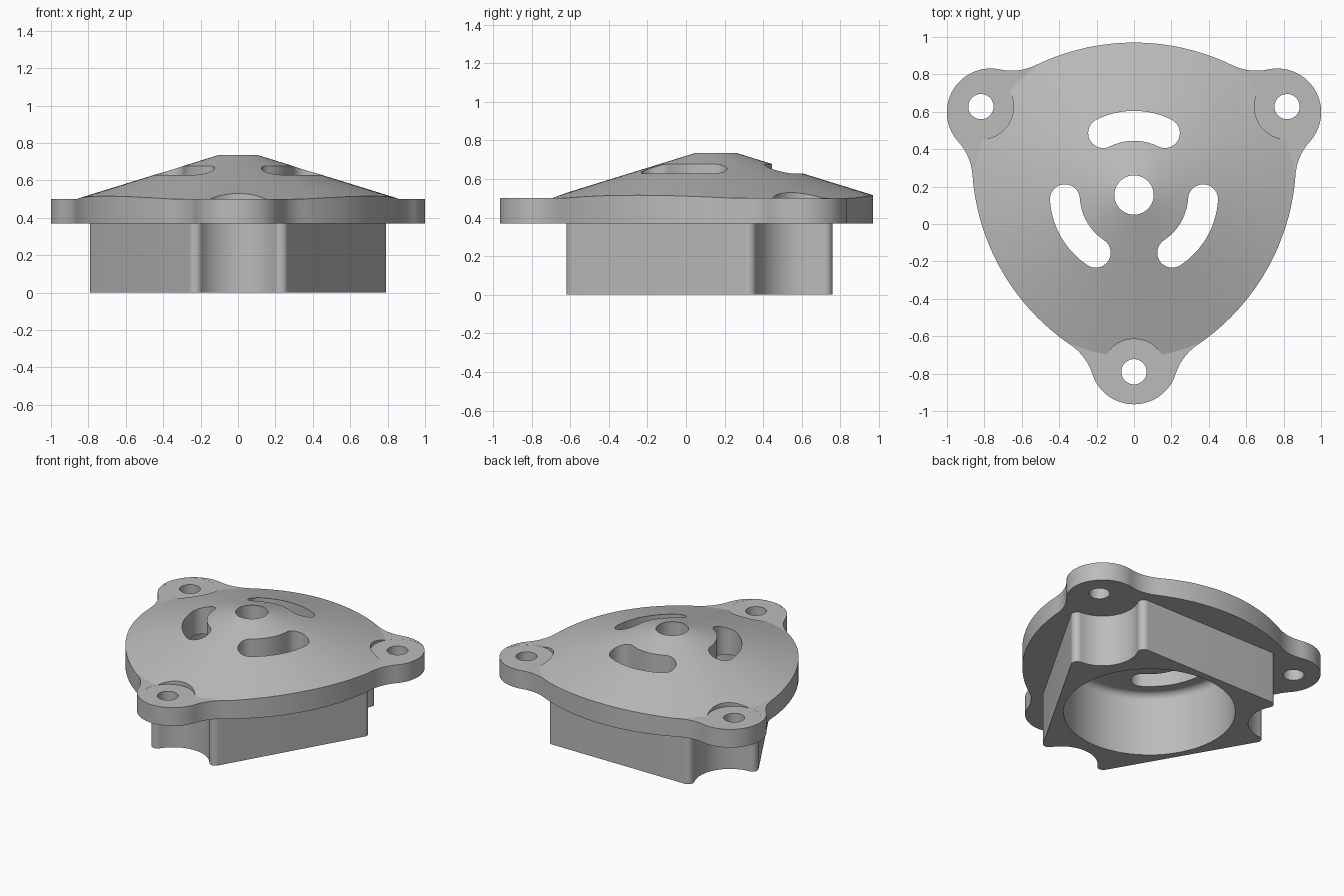
import bpy, bmesh, math
from mathutils import Vector

cube = bpy.data.objects.get("Cube")
if cube:
    bpy.data.objects.remove(cube, do_unlink=True)

CENTRE = Vector((0, 0.155))      # axis of the threefold symmetry
LUG = Vector((0.885, 0))         # lug centre, measured along a lug axis
LUG_R = 0.234
LUG_ANGLES = [math.radians(a) for a in (30, 150, 270)]
SLOT_ANGLES = [math.radians(a) for a in (90, 210, 330)]
MID = math.radians(60)           # half a sector

metal = bpy.data.materials.new("plain grey")
metal.use_nodes = True
grey = (0.5, 0.5, 0.5, 1)
metal.diffuse_color = grey
metal.node_tree.nodes["Principled BSDF"].inputs["Base Color"].default_value = grey


def polar(r, a):
    return Vector((r * math.cos(a), r * math.sin(a)))


def heading(v):
    return math.atan2(v.y, v.x)


def arc(c, r, a0, a1, n):
    """Points on the shorter arc from a0 to a1."""
    d = (a1 - a0 + math.pi) % math.tau - math.pi
    return [c + polar(r, a0 + d * i / n) for i in range(n + 1)]


def place(pts, angle):
    """Rotate points about the symmetry axis."""
    x, y = polar(1, angle)
    return [CENTRE + Vector((p.x * x - p.y * y, p.x * y + p.y * x)) for p in pts]


def threefold(half):
    """Mirror half a sector about its lug axis and repeat it three times."""
    sector = [Vector((p.x, -p.y)) for p in reversed(half[1:])] + half
    return [p for a in LUG_ANGLES for p in place(sector, a)]


def circle(c, r, n=64):
    return [c + polar(r, math.tau * i / n) for i in range(n)]


def finish(bm, name):
    bmesh.ops.recalc_face_normals(bm, faces=bm.faces)
    mesh = bpy.data.meshes.new(name)
    bm.to_mesh(mesh)
    bm.free()
    mesh.materials.append(metal)
    obj = bpy.data.objects.new(name, mesh)
    bpy.context.collection.objects.link(obj)
    return obj


def prism(name, pts, z0, z1):
    bm = bmesh.new()
    verts = [bm.verts.new((p.x, p.y, z0)) for p in pts]
    bmesh.ops.remove_doubles(bm, verts=bm.edges and [] or verts, dist=1e-5)
    face = bm.faces.new([v for v in verts if v.is_valid])
    top = bmesh.ops.extrude_face_region(bm, geom=[face])["geom"]
    moved = [v for v in top if isinstance(v, bmesh.types.BMVert)]
    bmesh.ops.translate(bm, verts=moved, vec=(0, 0, z1 - z0))
    return finish(bm, name)


def lathe(name, profile, steps=96):
    """Revolve (radius, height) points about the symmetry axis."""
    bm = bmesh.new()
    verts = [bm.verts.new((r, CENTRE.y, z)) for r, z in profile]
    edges = [bm.edges.new(pair) for pair in zip(verts, verts[1:])]
    bmesh.ops.spin(bm, geom=verts + edges, cent=(0, CENTRE.y, 0), axis=(0, 0, 1),
                   angle=math.tau, steps=steps)
    bmesh.ops.remove_doubles(bm, verts=bm.verts, dist=1e-5)
    return finish(bm, name)


def cut(obj, cutter):
    """Subtract the cutter, bake the result and drop the cutter."""
    cutter.hide_render = True
    mod = obj.modifiers.new("cut", "BOOLEAN")
    mod.operation, mod.solver, mod.object = "DIFFERENCE", "EXACT", cutter
    graph = bpy.context.evaluated_depsgraph_get()
    mesh = bpy.data.meshes.new_from_object(obj.evaluated_get(graph))
    obj.modifiers.clear()
    obj.data = mesh
    bpy.data.objects.remove(cutter, do_unlink=True)


# Cover outline: round lugs blended into shallow bulging sides
side_r, blend = 1.2, 0.3
side_c = polar(0.815 - side_r, MID)
gap = LUG - side_c
r1, r2 = side_r + blend, LUG_R + blend
along = (r1 ** 2 - r2 ** 2 + gap.length_squared) / (2 * gap.length)
across = math.sqrt(r1 ** 2 - along ** 2)
unit = gap.normalized()
blend_c = side_c + unit * along + Vector((-unit.y, unit.x)) * across
outline = (arc(LUG, LUG_R, 0, heading(blend_c - LUG), 20)
           + arc(blend_c, blend, heading(LUG - blend_c), heading(side_c - blend_c), 14)[1:]
           + arc(side_c, side_r, heading(blend_c - side_c), MID, 14)[1:-1])
cover = prism("domed_cover", threefold(outline), 0.37, 0.9)

# Shallow cone on top, falling to flat lugs
cut(cover, lathe("cone_cutter", [(0, 0.7675), (0.865, 0.5), (1.4, 0.5), (1.4, 1.1), (0, 1.1)]))

# Bore with a rounded ceiling, reaching up into the cover
bore_r, ceiling, round_r = 0.555, 0.45, 0.05
rounded = arc(Vector((bore_r - round_r, ceiling - round_r)), round_r, 0, math.pi / 2, 9)
cut(cover, lathe("bore_cutter", [(0, 0.2), (bore_r, 0.2)] + [tuple(p) for p in rounded]
                 + [(0, ceiling)]))

# Spot faces and screw holes in the lugs
for a in LUG_ANGLES:
    screw = CENTRE + polar(0.945, a)
    cut(cover, prism("spot_cutter", circle(screw, 0.175), 0.4995, 1))
    cut(cover, prism("screw_cutter", circle(screw, 0.0675, 48), 0.2, 1))

# Central hole and three curved slots
cut(cover, prism("shaft_cutter", circle(CENTRE, 0.105), 0.2, 1))
slot_r, slot_w, spread = 0.37, 0.08, math.radians(26.5)
origin = Vector((0, 0))


def slot_cap(side):
    c = polar(slot_r, side * spread)
    start = side * spread + (0 if side > 0 else math.pi)
    return [c + polar(slot_w, start + math.pi * i / 20) for i in range(21)]


slot = (arc(origin, slot_r + slot_w, -spread, spread, 16)[1:-1] + slot_cap(1)
        + arc(origin, slot_r - slot_w, spread, -spread, 16)[1:-1] + slot_cap(-1))
for a in SLOT_ANGLES:
    cut(cover, prism("slot_cutter", place(slot, a), 0.2, 1))

# Housing: flat sided block with rounded corners and a scoop under each lug
flat, corner = 0.605, 0.04
normal, tangent = polar(1, MID), polar(1, MID + math.pi / 2)
reach = math.sqrt((LUG_R + corner) ** 2 - (flat - corner - LUG.dot(normal)) ** 2)
corner_c = normal * (flat - corner) + tangent * (LUG.dot(tangent) + reach)
block = (arc(LUG, LUG_R, math.pi, heading(corner_c - LUG), 12)
         + arc(corner_c, corner, heading(LUG - corner_c), MID, 16)[1:])
housing = prism("bearing_housing", threefold(block), 0, 0.37)
cut(housing, prism("bore_cutter", circle(CENTRE, bore_r, 96), -0.2, 0.6))

# Smooth curved walls, keep machined edges crisp
bpy.ops.object.select_all(action="DESELECT")
for obj in (cover, housing):
    obj.select_set(True)
    bpy.context.view_layer.objects.active = obj
bpy.ops.object.shade_smooth_by_angle(angle=math.radians(12))
